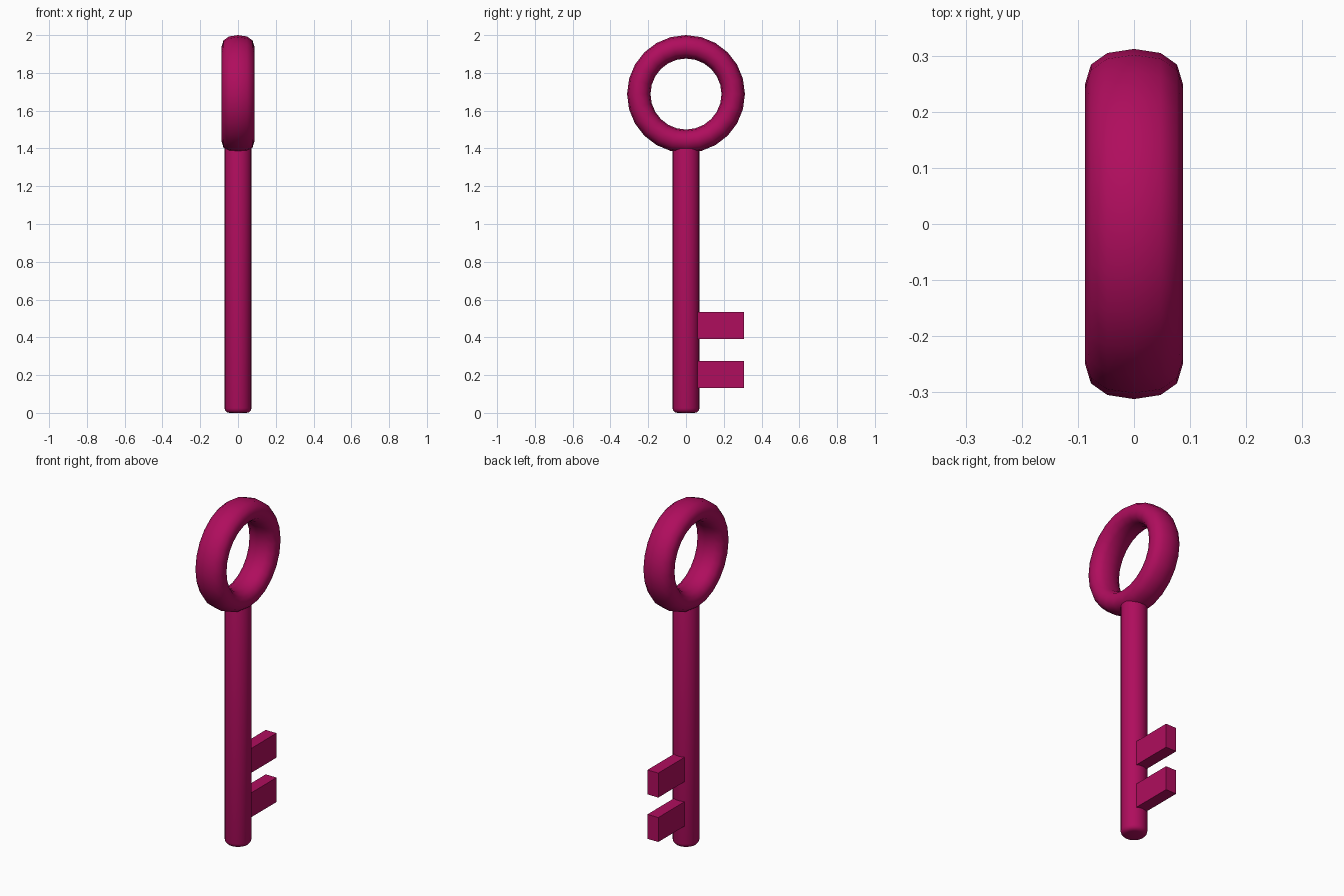
import bpy, bmesh
from math import cos, sin, pi, radians, copysign

if "Cube" in bpy.data.objects:
    bpy.data.objects.remove(bpy.data.objects["Cube"])

mat = bpy.data.materials.new("magenta")
mat.diffuse_color = (0.43, 0.004, 0.11, 1)
mat.use_nodes = True
mat.node_tree.nodes["Principled BSDF"].inputs["Base Color"].default_value = mat.diffuse_color


def finish(bm, name, smooth=True):
    bmesh.ops.recalc_face_normals(bm, faces=bm.faces)
    me = bpy.data.meshes.new(name)
    bm.to_mesh(me)
    bm.free()
    ob = bpy.data.objects.new(name, me)
    bpy.context.collection.objects.link(ob)
    me.materials.append(mat)
    if smooth:
        bpy.ops.object.select_all(action='DESELECT')
        ob.select_set(True)
        bpy.context.view_layer.objects.active = ob
        bpy.ops.object.shade_smooth_by_angle(angle=radians(50))
    return ob


def soft(v, n=2.3):
    return copysign(abs(v) ** (2 / n), v)


# Ring handle: wide rounded tube swept around the x axis
bm = bmesh.new()
SEG, SIDES = 24, 12
rings = []
for i in range(SEG):
    a = 2 * pi * i / SEG
    loop = []
    for j in range(SIDES):
        t = 2 * pi * j / SIDES
        r = 0.25 + 0.062 * soft(sin(t))
        loop.append(bm.verts.new((0.087 * soft(cos(t)), r * sin(a), 1.688 + r * cos(a))))
    rings.append(loop)
for i in range(SEG):
    p, q = rings[i], rings[(i + 1) % SEG]
    for j in range(SIDES):
        k = (j + 1) % SIDES
        bm.faces.new((p[j], p[k], q[k], q[j]))
finish(bm, "ring_handle")

# Shaft: round bar with rounded end edges, top end sunk into the ring
bm = bmesh.new()
bmesh.ops.create_cone(bm, cap_ends=True, segments=24, radius1=0.071, radius2=0.071, depth=1.425)
bmesh.ops.translate(bm, verts=bm.verts, vec=(0, 0, 0.7125))
rims = [e for e in bm.edges if abs(e.verts[0].co.z - e.verts[1].co.z) < 1e-4]
bmesh.ops.bevel(bm, geom=rims, offset=0.025, segments=3, profile=0.5, affect='EDGES')
finish(bm, "shaft")

# Two flat teeth on the back side
for name, z in (("lower_tooth", 0.203), ("upper_tooth", 0.463)):
    bm = bmesh.new()
    bmesh.ops.create_cube(bm, size=1)
    bmesh.ops.scale(bm, verts=bm.verts, vec=(0.07, 0.285, 0.143))
    bmesh.ops.translate(bm, verts=bm.verts, vec=(0, 0.164, z))
    finish(bm, name, smooth=False)
